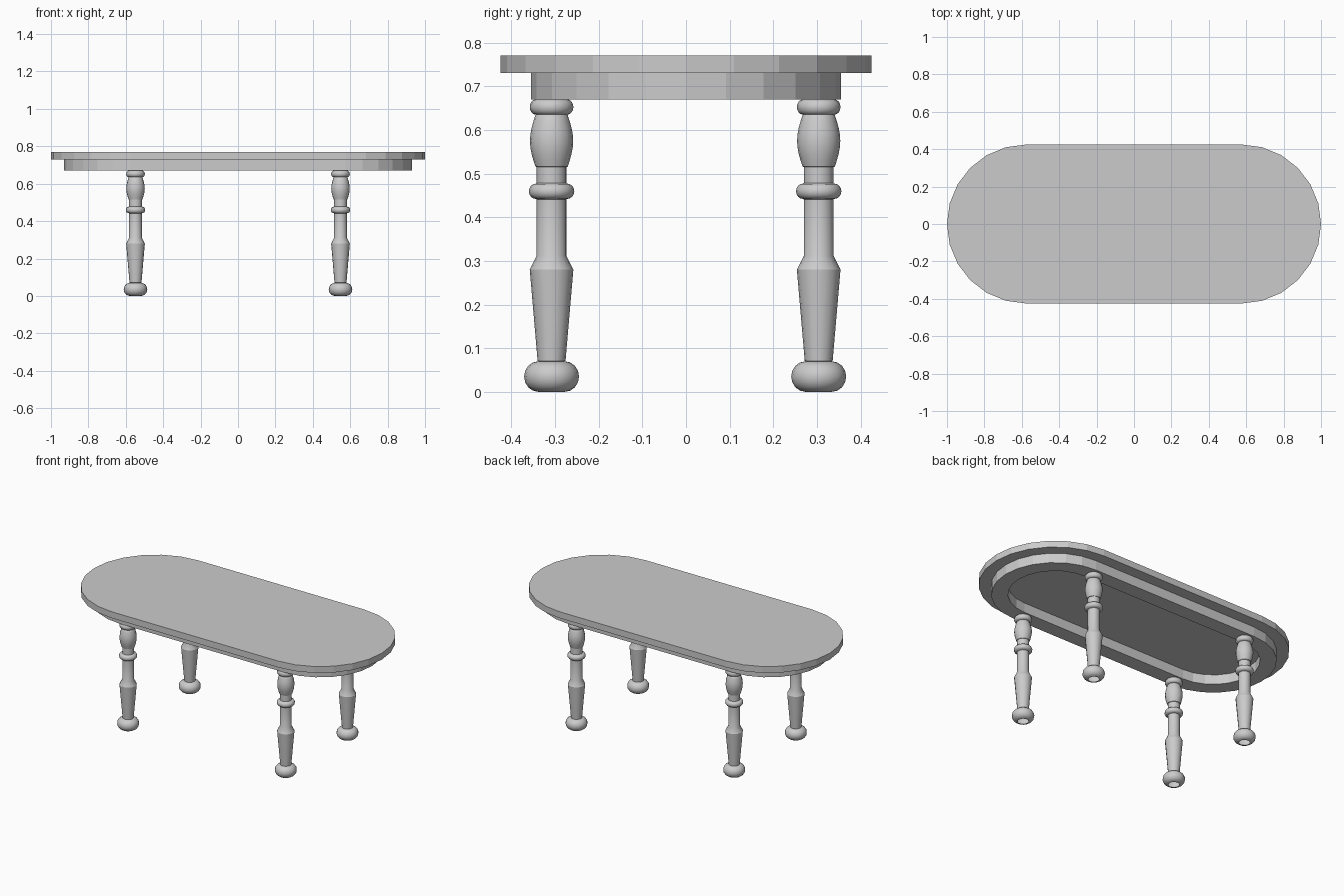
import bpy, bmesh, math

if "Cube" in bpy.data.objects:
    bpy.data.objects.remove(bpy.data.objects["Cube"])

grey = bpy.data.materials.new("plain grey")
grey.diffuse_color = (0.6, 0.6, 0.6, 1)
grey.use_nodes = True
grey.node_tree.nodes["Principled BSDF"].inputs["Base Color"].default_value = grey.diffuse_color


def finish(name, bm, smooth=False):
    bmesh.ops.recalc_face_normals(bm, faces=bm.faces)
    mesh = bpy.data.meshes.new(name)
    bm.to_mesh(mesh)
    bm.free()
    mesh.materials.append(grey)
    ob = bpy.data.objects.new(name, mesh)
    bpy.context.collection.objects.link(ob)
    if smooth:
        bpy.ops.object.select_all(action='DESELECT')
        ob.select_set(True)
        bpy.context.view_layer.objects.active = ob
        bpy.ops.object.shade_smooth_by_angle(angle=math.radians(30))
    return ob


def stadium(bm, r, z, half=0.575, n=12):
    """Ring of vertices: two half circles joined by straight sides."""
    ring = []
    for side in (0, 1):
        cx = half if side == 0 else -half
        for i in range(n + 1):
            a = -math.pi / 2 + math.pi * (i / n + side)
            ring.append(bm.verts.new((cx + r * math.cos(a), r * math.sin(a), z)))
    return ring


def bridge(bm, a, b):
    for i in range(len(a)):
        j = (i + 1) % len(a)
        bm.faces.new((a[i], a[j], b[j], b[i]))


# Table top: solid slab with rounded ends
bm = bmesh.new()
low, high = stadium(bm, 0.425, 0.73), stadium(bm, 0.425, 0.77)
bridge(bm, low, high)
bm.faces.new(high)
bm.faces.new(low[::-1])
finish("table_top", bm)

# Apron: hollow band under the top
bm = bmesh.new()
rings = [stadium(bm, r, z) for r, z in
         ((0.355, 0.67), (0.355, 0.73), (0.262, 0.73), (0.262, 0.67))]
for i in range(4):
    bridge(bm, rings[i], rings[(i + 1) % 4])
finish("apron", bm)


def bead(r_in, r_out, z0, z1, n=8):
    """Half-round moulding profile between two heights."""
    h = (z1 - z0) / 2
    return [(r_in + (r_out - r_in) * math.cos(t), z0 + h + h * math.sin(t))
            for t in (math.pi * (i / n - 0.5) for i in range(n + 1))]


# Leg profile (radius, height) from floor to apron
profile = bead(0.03, 0.063, 0.0, 0.07)                        # bun foot
profile += [(0.032, 0.071), (0.05, 0.28), (0.034, 0.312), (0.034, 0.441)]
profile += bead(0.036, 0.052, 0.442, 0.477)                   # middle ring
profile += [(0.034, 0.478), (0.034, 0.515)]
profile += [(0.037 + 0.0125 * math.sin(math.pi * i / 8), 0.516 + 0.118 * i / 8)
            for i in range(9)]                                # vase
profile += bead(0.036, 0.05, 0.635, 0.67)                     # top ring


def leg(name, x, y, sides=16):
    bm = bmesh.new()
    rings = [[bm.verts.new((x + r * math.cos(2 * math.pi * k / sides),
                            y + r * math.sin(2 * math.pi * k / sides), z))
              for k in range(sides)] for r, z in profile]
    for a, b in zip(rings, rings[1:]):
        bridge(bm, a, b)
    bm.faces.new(rings[-1])
    finish(name, bm, smooth=True)


# Four turned legs
for xn, x in (("left", -0.548), ("right", 0.548)):
    for yn, y in (("front", -0.308), ("back", 0.304)):
        leg(f"{yn}_{xn}_leg", x, y)
